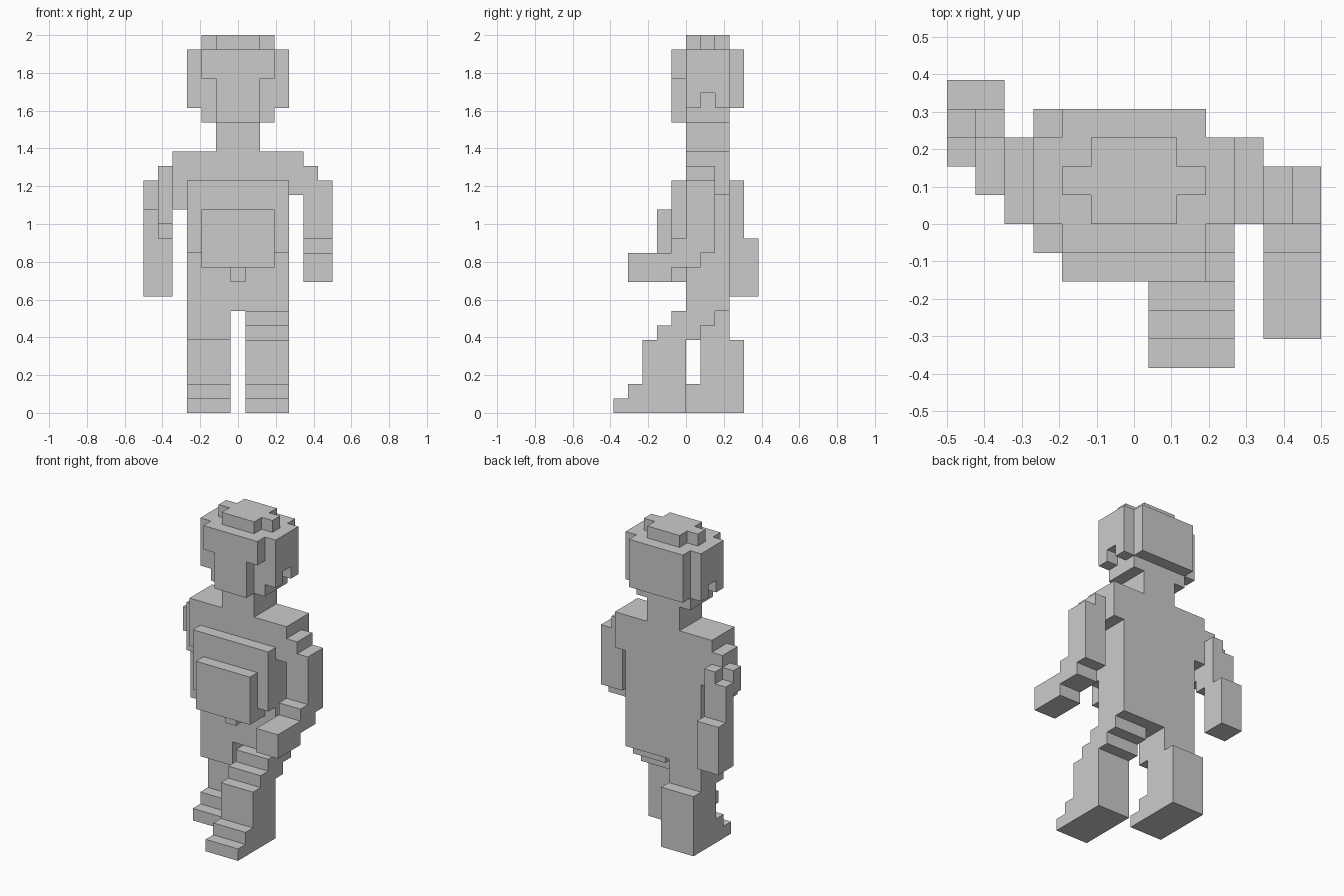
import bpy, bmesh
from mathutils import Vector

cube = bpy.data.objects.get("Cube")
if cube:
    bpy.data.objects.remove(cube, do_unlink=True)

CELL = 1 / 13
CENTRE = Vector((6.5, 5, 0))

grey = bpy.data.materials.new("plain_grey")
grey.use_nodes = True
grey.diffuse_color = (0.6, 0.6, 0.6, 1)
grey.node_tree.nodes["Principled BSDF"].inputs["Base Color"].default_value = (0.6, 0.6, 0.6, 1)


def block(x, y, z):
    """Set of grid cells inside a box given by its (start, end) on each axis."""
    return {(i, j, k) for i in range(*x) for j in range(*y) for k in range(*z)}


parts = {}

# Head: core, front fringe with face, rear hair, side hair, crown
head = block((4, 9), (5, 8), (20, 25)) | block((4, 9), (8, 9), (21, 25))
head |= block((5, 8), (4, 5), (20, 23)) | block((4, 9), (4, 5), (23, 25))
for side in (3, 9):
    head |= block((side, side + 1), (5, 8), (21, 25)) - block((side, side + 1), (6, 7), (21, 22))
head |= block((5, 8), (5, 8), (25, 26)) | block((4, 9), (6, 7), (25, 26))
parts["head"] = head

# Body
parts["neck"] = block((5, 8), (5, 8), (18, 20))
parts["torso"] = block((3, 10), (5, 8), (7, 18))
parts["right_shoulder"] = block((2, 3), (5, 8), (14, 18))
parts["left_shoulder"] = block((10, 11), (5, 8), (15, 18))
parts["chest_plate"] = block((3, 10), (4, 5), (11, 16))
parts["belly_pouch"] = block((4, 9), (3, 5), (10, 14))
parts["belt_buckle"] = block((6, 7), (4, 5), (9, 10))

# Right arm swings back
parts["right_upper_arm"] = (block((1, 2), (6, 8), (13, 17)) | block((1, 2), (7, 9), (12, 16))
                            | block((0, 1), (7, 8), (14, 16)) | block((0, 1), (8, 9), (12, 15)))
parts["right_forearm"] = block((0, 2), (8, 10), (8, 12))

# Left arm swings forward
parts["left_upper_arm"] = (block((11, 13), (5, 7), (11, 16)) | block((11, 12), (5, 7), (16, 17))
                           | block((11, 13), (5, 6), (10, 11)) | block((11, 13), (4, 5), (10, 12)))
parts["left_forearm"] = block((11, 13), (1, 4), (9, 11))

# Right leg trails
parts["right_leg"] = block((3, 6), (5, 8), (5, 7)) | block((3, 6), (6, 9), (2, 5))
parts["right_foot"] = block((3, 6), (5, 9), (1, 2)) | block((3, 6), (4, 9), (0, 1))

# Left leg steps forward
parts["left_leg"] = (block((7, 10), (4, 7), (6, 7)) | block((7, 10), (3, 6), (5, 6))
                     | block((7, 10), (2, 5), (2, 5)))
parts["left_foot"] = block((7, 10), (1, 5), (1, 2)) | block((7, 10), (0, 5), (0, 1))

solid = set().union(*parts.values())


def build(name, cells):
    """Skin the outer faces of a part, then merge coplanar squares."""
    bm = bmesh.new()
    for cell in cells:
        middle = Vector(cell) + Vector((0.5, 0.5, 0.5))
        for axis in range(3):
            for sign in (-1, 1):
                n = Vector((0, 0, 0))
                n[axis] = sign
                if tuple(int(c + d) for c, d in zip(cell, n)) in solid:
                    continue
                u = Vector((0, 0, 0))
                u[(axis + 1) % 3] = 0.5
                v = n.cross(u)
                centre = middle + n * 0.5 - CENTRE
                corners = (u + v, v - u, -u - v, u - v)
                bm.faces.new([bm.verts.new((centre + c) * CELL) for c in corners])
    bmesh.ops.remove_doubles(bm, verts=bm.verts, dist=0.001)
    bmesh.ops.dissolve_limit(bm, angle_limit=0.01, verts=bm.verts, edges=bm.edges)
    mesh = bpy.data.meshes.new(name)
    bm.to_mesh(mesh)
    bm.free()
    mesh.materials.append(grey)
    obj = bpy.data.objects.new(name, mesh)
    bpy.context.collection.objects.link(obj)


for part_name, part_cells in parts.items():
    build(part_name, part_cells)
